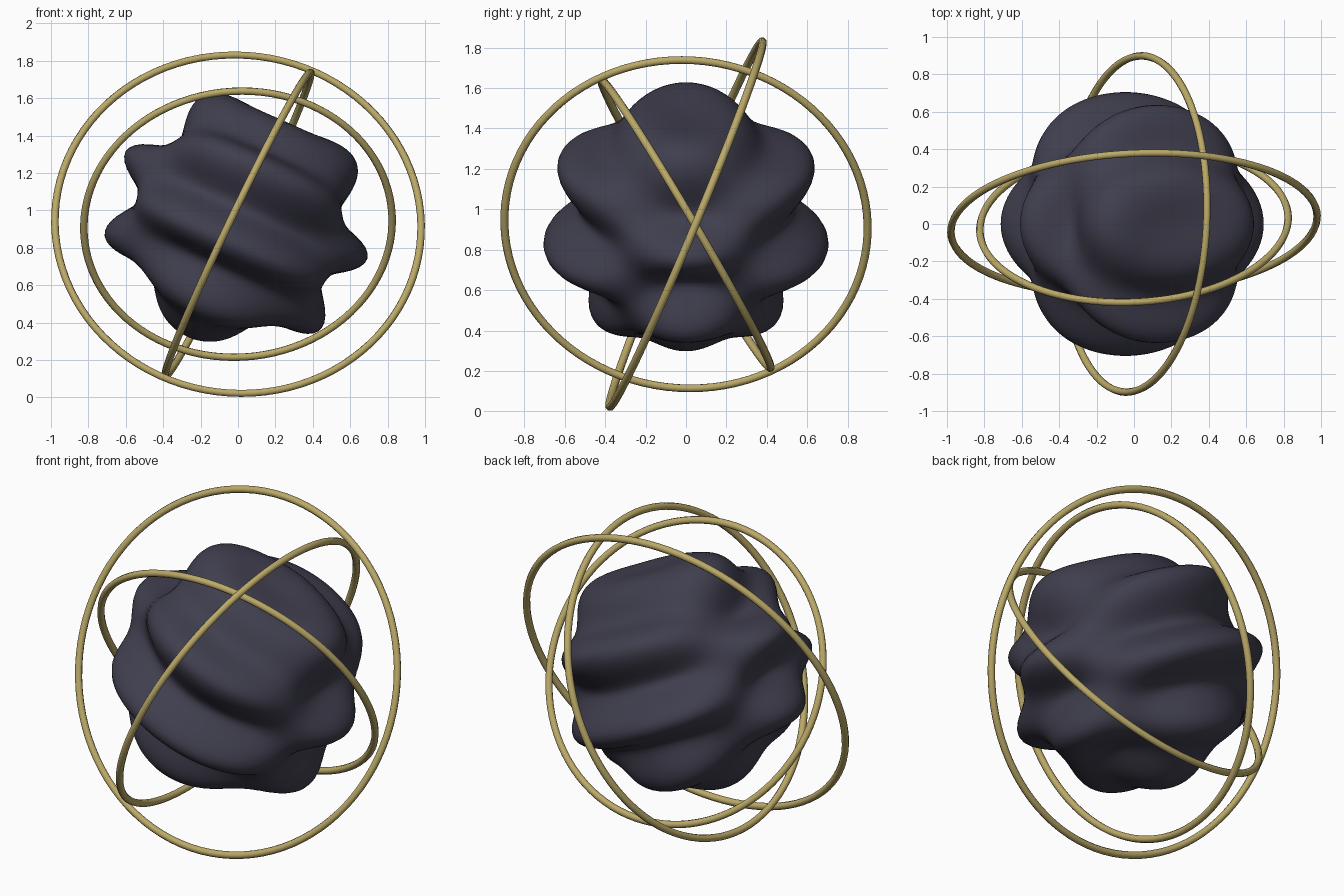
import bpy, math
from mathutils import Vector, Matrix

if "Cube" in bpy.data.objects:
    bpy.data.objects.remove(bpy.data.objects["Cube"])

CENTRE = Vector((0, 0, 0.926))


def material(name, rgb):
    m = bpy.data.materials.new(name)
    m.diffuse_color = (*rgb, 1)
    m.use_nodes = True
    m.node_tree.nodes["Principled BSDF"].inputs["Base Color"].default_value = m.diffuse_color
    return m


dark = material("dark slate", (0.05, 0.048, 0.075))
gold = material("pale gold", (0.50, 0.40, 0.14))

# Rippled core: a sphere whose radius waves along a tilted axis, flipped by y
bpy.ops.mesh.primitive_uv_sphere_add(segments=128, ring_count=80, radius=1)
core = bpy.context.object
core.name = "rippled_core"
for v in core.data.vertices:
    n = v.co.normalized()
    wave = math.sin(9.8 * n.z) * math.cos(3.4 * n.y)
    v.co = n * (0.628 + 0.088 * wave)
core.data.transform(Matrix.Rotation(math.radians(24), 4, 'Y'))
core.location = CENTRE
core.data.materials.append(dark)
bpy.ops.object.shade_smooth()


# Orbit rings, each placed by the normal of its plane
def ring(name, radius, normal):
    bpy.ops.mesh.primitive_torus_add(major_radius=radius, minor_radius=0.02,
                                     major_segments=96, minor_segments=8)
    ob = bpy.context.object
    ob.name = name
    ob.data.transform(Vector(normal).to_track_quat('Z', 'Y').to_matrix().to_4x4())
    ob.location = CENTRE
    ob.data.materials.append(gold)
    bpy.ops.object.shade_smooth()


ring("outer_ring", 0.98, (-0.045, 0.922, -0.385))
ring("middle_ring", 0.90, (0.90, -0.05, -0.43))
ring("inner_ring", 0.825, (-0.045, 0.86, 0.505))
